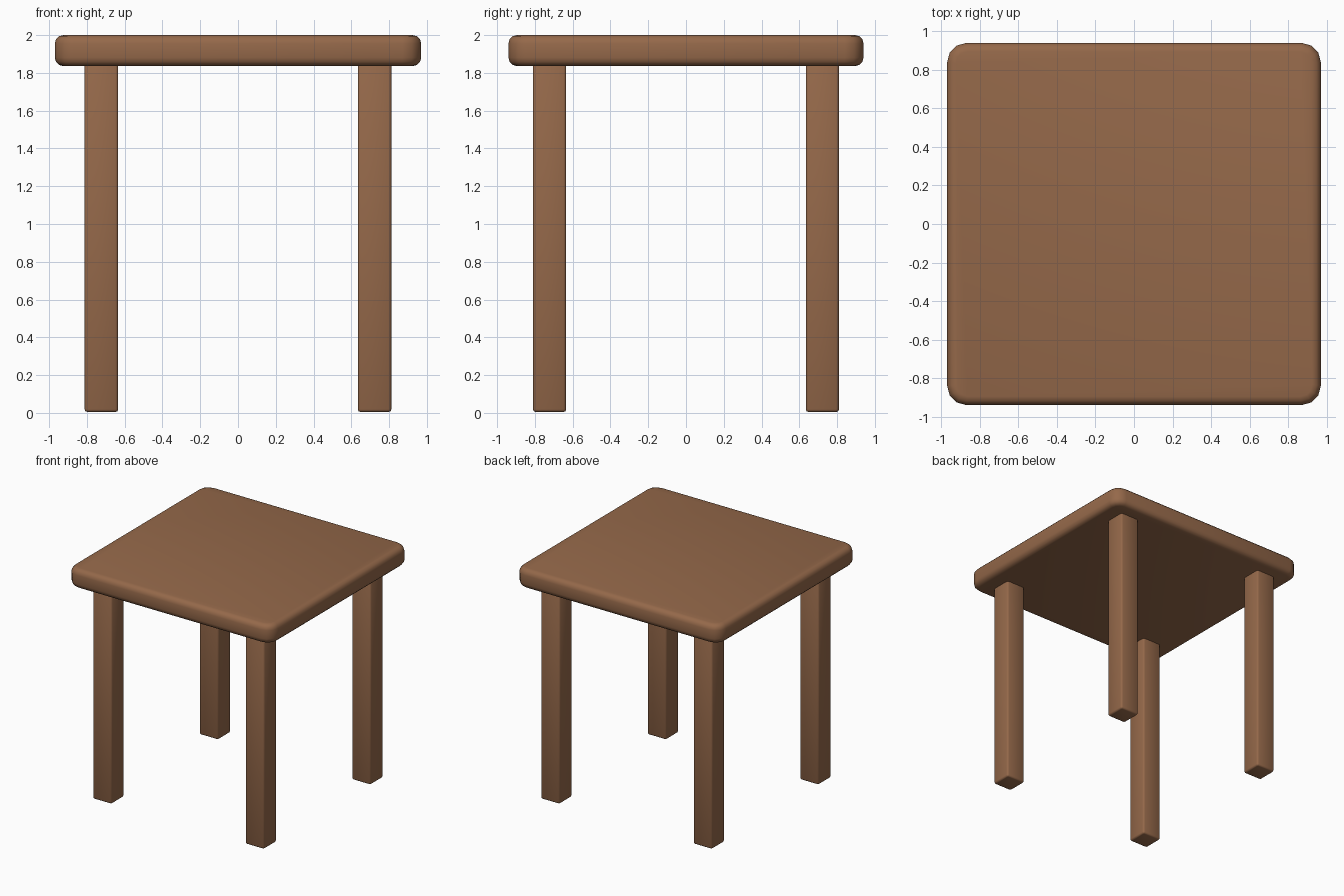
import bpy, bmesh

if "Cube" in bpy.data.objects:
    bpy.data.objects.remove(bpy.data.objects["Cube"])

wood = bpy.data.materials.new("brown_wood")
wood.diffuse_color = (0.30, 0.14, 0.068, 1)
wood.use_nodes = True
wood.node_tree.nodes["Principled BSDF"].inputs["Base Color"].default_value = wood.diffuse_color


def rounded_box(name, center, size, corner, rim, segments):
    """Box with its upright edges rounded first, then its top and bottom rims."""
    bm = bmesh.new()
    bmesh.ops.create_cube(bm, size=1)
    bmesh.ops.scale(bm, vec=size, verts=bm.verts)
    upright = [e for e in bm.edges if abs(e.verts[0].co.z - e.verts[1].co.z) > 1e-4]
    bmesh.ops.bevel(bm, geom=upright, offset=corner, offset_type='OFFSET',
                    segments=segments, profile=0.5, affect='EDGES')
    rims = [e for e in bm.edges if abs(e.verts[0].co.z - e.verts[1].co.z) < 1e-4]
    bmesh.ops.bevel(bm, geom=rims, offset=rim, offset_type='OFFSET',
                    segments=segments, profile=0.5, affect='EDGES')
    mesh = bpy.data.meshes.new(name)
    bm.to_mesh(mesh)
    bm.free()
    mesh.shade_smooth()
    mesh.materials.append(wood)
    obj = bpy.data.objects.new(name, mesh)
    obj.location = center
    bpy.context.collection.objects.link(obj)
    return obj


# Thick slab with softened corners
rounded_box("table_top", (0, 0, 1.918), (1.94, 1.88, 0.164), 0.10, 0.045, 3)

# Four square legs, just entering the underside of the slab
for side, sx in (("left", -1), ("right", 1)):
    for end, sy in (("front", -1), ("back", 1)):
        rounded_box(f"{end}_{side}_leg", (sx * 0.723, sy * 0.722, 0.928),
                    (0.178, 0.176, 1.846), 0.015, 0.014, 2)
